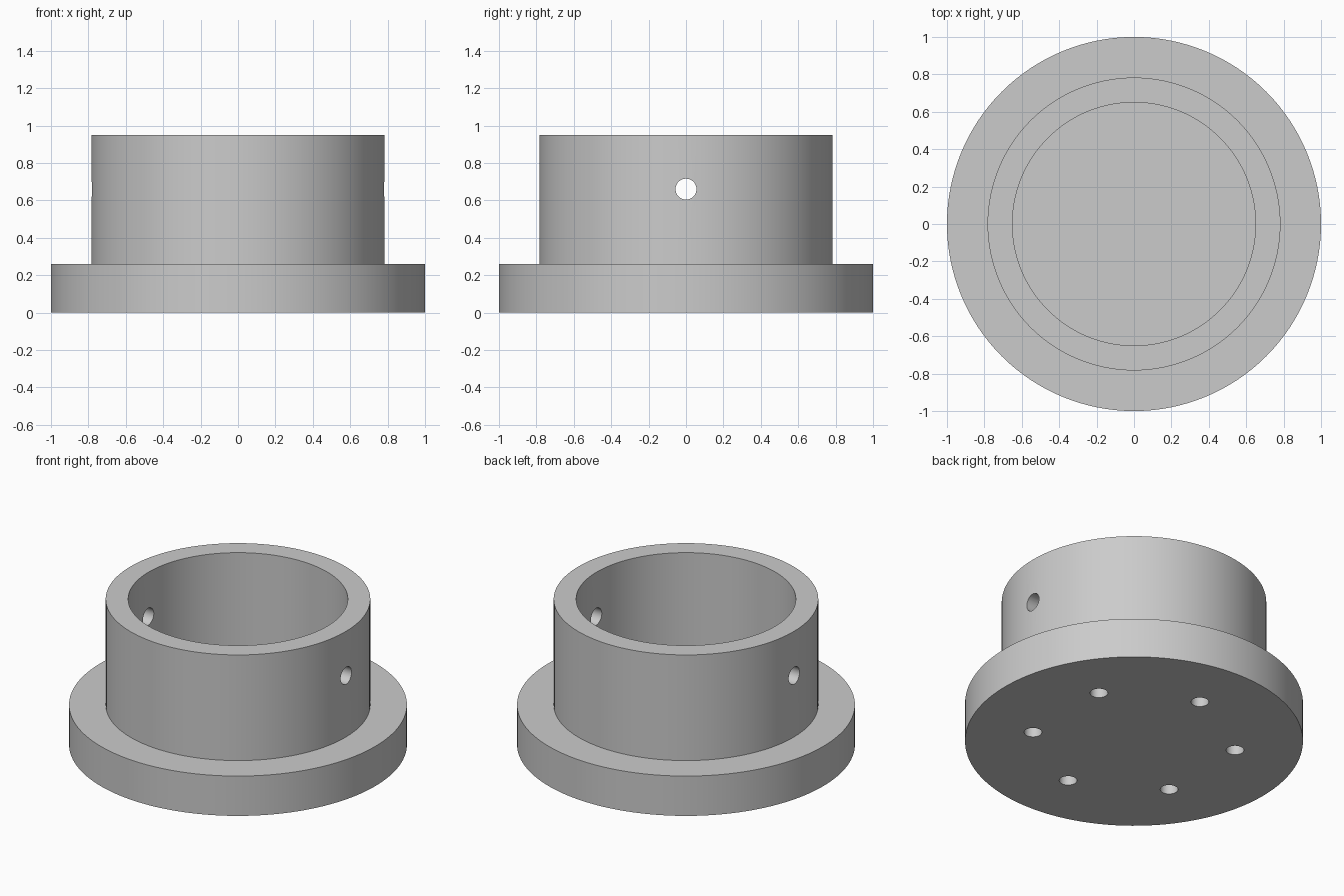
import bpy, bmesh
from math import cos, sin, pi, radians
from mathutils import Matrix, Vector

old = bpy.data.objects.get("Cube")
if old:
    bpy.data.objects.remove(old, do_unlink=True)

# Main dimensions
FLANGE_R, FLANGE_H = 1.0, 0.26
TUBE_R, BORE_R, TOP = 0.783, 0.65, 0.95
HOLE_R = 0.056
SCREW_R, SCREW_CIRCLE, SCREW_DEPTH = 0.053, 0.607, 0.2

grey = bpy.data.materials.new("light_grey")
grey.use_nodes = True
colour = (0.6, 0.6, 0.6, 1)
grey.diffuse_color = colour
grey.node_tree.nodes["Principled BSDF"].inputs["Base Color"].default_value = colour


def make_object(name, bm):
    bmesh.ops.recalc_face_normals(bm, faces=bm.faces)
    mesh = bpy.data.meshes.new(name)
    bm.to_mesh(mesh)
    bm.free()
    mesh.materials.append(grey)
    obj = bpy.data.objects.new(name, mesh)
    bpy.context.collection.objects.link(obj)
    return obj


def add_cylinder(bm, radius, depth, matrix, sides=32):
    bmesh.ops.create_cone(bm, cap_ends=True, segments=sides, radius1=radius,
                          radius2=radius, depth=depth, matrix=matrix)


# Flange, tube and blind bore turned from one profile
bm = bmesh.new()
profile = [(0, 0), (FLANGE_R, 0), (FLANGE_R, FLANGE_H), (TUBE_R, FLANGE_H),
           (TUBE_R, TOP), (BORE_R, TOP), (BORE_R, FLANGE_H), (0, FLANGE_H)]
verts = [bm.verts.new((r, 0, z)) for r, z in profile]
edges = [bm.edges.new(pair) for pair in zip(verts, verts[1:])]
bmesh.ops.spin(bm, geom=verts + edges, cent=(0, 0, 0), axis=(0, 0, 1),
               angle=2 * pi, steps=128, use_merge=True)
bmesh.ops.remove_doubles(bm, verts=bm.verts, dist=0.0001)
# Merge the fans into single flat discs
bmesh.ops.dissolve_limit(bm, angle_limit=radians(0.5), verts=bm.verts, edges=bm.edges)
body = make_object("flanged_socket", bm)

# Cross hole through both tube walls, and six blind screw holes below
bm = bmesh.new()
add_cylinder(bm, HOLE_R, 2, Matrix.Translation((0, 0, 0.66)) @ Matrix.Rotation(pi / 2, 4, 'Y'))
for i in range(6):
    a = radians(30 + 60 * i)
    place = Vector((SCREW_CIRCLE * cos(a), SCREW_CIRCLE * sin(a), 0))
    add_cylinder(bm, SCREW_R, 2 * SCREW_DEPTH, Matrix.Translation(place))
cutter = make_object("hole_cutter", bm)
cutter.hide_render = True

cut = body.modifiers.new("holes", 'BOOLEAN')
cut.operation = 'DIFFERENCE'
cut.solver = 'EXACT'
cut.object = cutter

bpy.ops.object.select_all(action='DESELECT')
body.select_set(True)
bpy.context.view_layer.objects.active = body
bpy.ops.object.modifier_apply(modifier=cut.name)
bpy.data.objects.remove(cutter, do_unlink=True)
bpy.ops.object.shade_smooth_by_angle(angle=radians(30))
